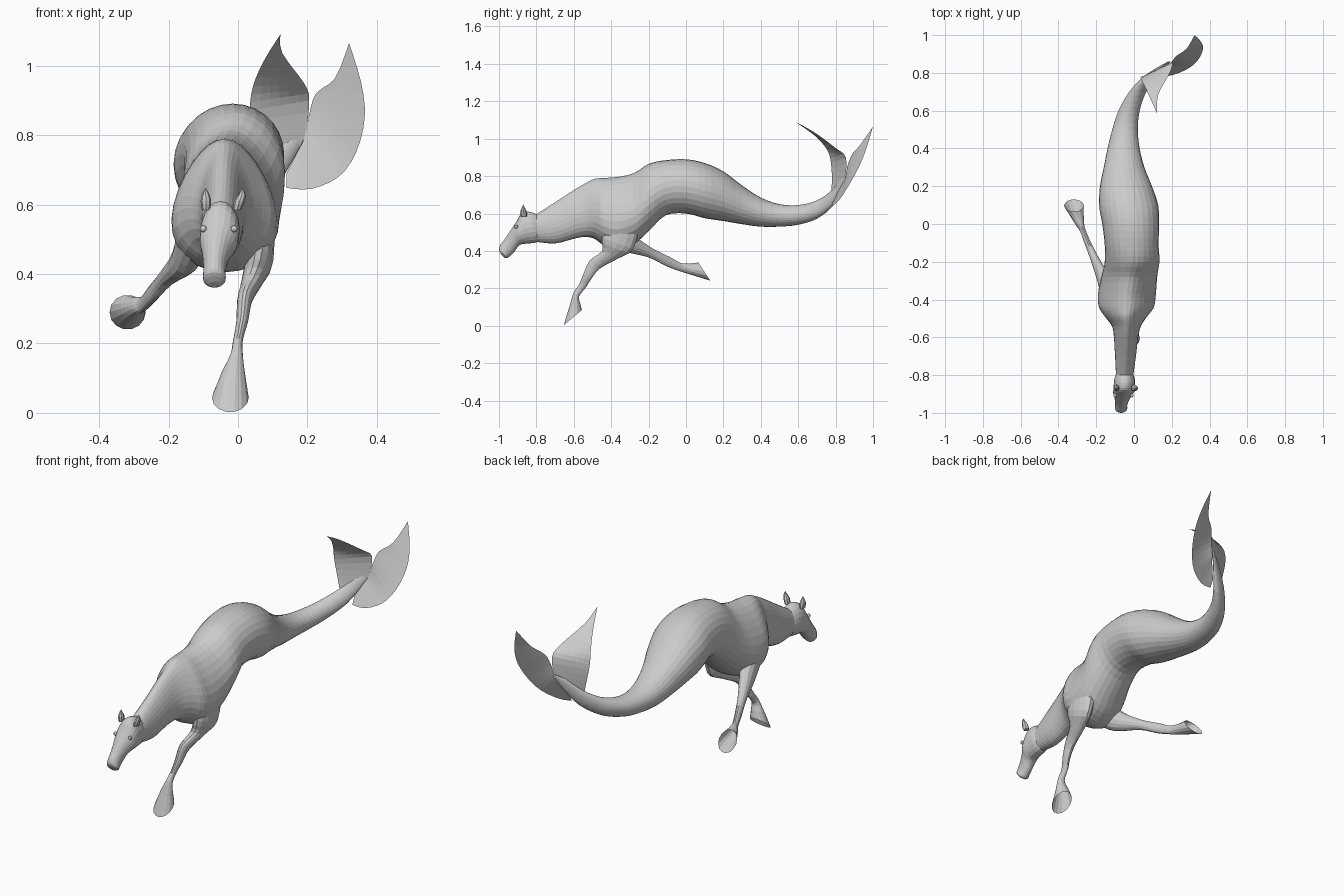
import bpy, bmesh
from math import sin, cos, pi
from mathutils import Vector


def spline(rows, steps):
    """Catmull-Rom interpolation of equally long tuples."""
    pts = [Vector(r) for r in rows]
    out = []
    for i in range(len(pts) - 1):
        p0, p1 = pts[max(i - 1, 0)], pts[i]
        p2, p3 = pts[i + 1], pts[min(i + 2, len(pts) - 1)]
        for k in range(steps):
            t = k / steps
            out.append(0.5 * (2 * p1 + (p2 - p0) * t + (2 * p0 - 5 * p1 + 4 * p2 - p3) * t * t
                              + (3 * p1 - p0 - 3 * p2 + p3) * t ** 3))
    return out + [pts[-1]]


def finish(name, bm):
    bmesh.ops.recalc_face_normals(bm, faces=bm.faces)
    me = bpy.data.meshes.new(name)
    bm.to_mesh(me)
    bm.free()
    ob = bpy.data.objects.new(name, me)
    bpy.context.collection.objects.link(ob)
    return ob


def grid(bm, rows, closed):
    vs = [[bm.verts.new(p) for p in row] for row in rows]
    n = len(vs[0])
    for a, b in zip(vs, vs[1:]):
        for j in range(n if closed else n - 1):
            k = (j + 1) % n
            bm.faces.new((a[j], a[k], b[k], b[j]))
    return vs


def loft(name, stations, seg=20, steps=3, cap_end=True):
    """Station: upper y, z, lower y, z, centre x, half width, pear factor."""
    rows = []
    for yp, zp, yq, zq, x, w, pear in spline(stations, steps):
        row = []
        for j in range(seg):
            a = 2 * pi * j / seg
            s = sin(a)
            row.append((x + w * cos(a) * (1 - pear * s),
                        (yp + yq) / 2 + (yp - yq) / 2 * s,
                        (zp + zq) / 2 + (zp - zq) / 2 * s))
        rows.append(row)
    bm = bmesh.new()
    vs = grid(bm, rows, True)
    bm.faces.new(vs[0])
    if cap_end:
        bm.faces.new(vs[-1])
    return finish(name, bm)


def limb(name, st, **kw):
    return loft(name, [s + (0,) for s in st], **kw)


# Neck, trunk and fish tail: y, left x, right x, bottom z, top z, pear
body = [
    (-.81, -.095, -.005, .45, .59, 0), (-.70, -.10, .01, .44, .66, .15),
    (-.60, -.105, .02, .465, .725, .2), (-.54, -.115, .035, .475, .76, .25),
    (-.49, -.15, .065, .465, .785, .3), (-.44, -.18, .10, .43, .79, .3),
    (-.37, -.185, .11, .405, .795, .3), (-.28, -.17, .12, .435, .815, .2),
    (-.20, -.155, .135, .505, .865, .05), (-.11, -.155, .13, .59, .885, 0),
    (0, -.168, .133, .60, .89, 0), (.10, -.185, .128, .575, .87, 0),
    (.20, -.18, .095, .56, .825, 0), (.30, -.16, .055, .543, .75, 0),
    (.40, -.14, .03, .53, .685, 0), (.50, -.115, .02, .53, .65, 0),
    (.60, -.082, .03, .54, .645, 0), (.70, -.025, .065, .572, .67, 0),
    (.78, .05, .12, .635, .725, 0), (.83, .125, .165, .72, .785, 0),
    (.86, .18, .195, .79, .81, 0)]
loft("body_and_tail", [(y, zt, y, zb, (a + b) / 2, (b - a) / 2, p)
                       for y, a, b, zb, zt, p in body], seg=28)

# Head
limb("head", [
    (-.785, .59, -.79, .455, -.05, .043), (-.84, .61, -.80, .445, -.05, .054),
    (-.88, .60, -.84, .44, -.052, .056), (-.908, .555, -.882, .435, -.056, .054),
    (-.938, .51, -.90, .42, -.062, .042), (-.97, .462, -.918, .395, -.066, .034),
    (-.993, .432, -.935, .378, -.068, .032), (-1.0, .405, -.955, .362, -.068, .032),
    (-.985, .378, -.968, .362, -.068, .016)])

# Forward leg with flared open hoof
limb("forward_leg", [
    (-.42, .60, -.24, .56, .06, .045), (-.45, .47, -.28, .41, .06, .042),
    (-.45, .40, -.36, .36, .042, .032), (-.515, .35, -.46, .305, .02, .022),
    (-.55, .275, -.505, .25, .012, .017), (-.575, .215, -.535, .205, 0, .014),
    (-.60, .18, -.572, .155, -.004, .018), (-.622, .11, -.565, .12, -.014, .034),
    (-.655, .002, -.555, .085, -.022, .053)], seg=14, cap_end=False)

# Trailing leg with flared open hoof
limb("trailing_leg", [
    (-.36, .60, -.43, .46, -.12, .055), (-.28, .49, -.34, .40, -.15, .042),
    (-.18, .415, -.20, .365, -.205, .025), (-.09, .37, -.11, .32, -.245, .018),
    (-.03, .337, -.045, .295, -.27, .016), (0, .335, -.015, .285, -.285, .022),
    (.035, .335, .05, .265, -.302, .036), (.065, .34, .13, .24, -.318, .052)],
    seg=14, cap_end=False)


# Tail flukes: thin sheets between an outer and an inner edge
def fluke(name, outer, inner, n=6):
    rows = [[a.lerp(b, k / n) for k in range(n + 1)]
            for a, b in zip(spline(outer, 3), spline(inner, 3))]
    bm = bmesh.new()
    grid(bm, rows, False)
    bmesh.ops.remove_doubles(bm, verts=bm.verts, dist=1e-4)
    finish(name, bm)


fluke("right_fluke",
      [(.14, .78, .648), (.21, .79, .645), (.29, .825, .68), (.34, .87, .75),
       (.365, .925, .85), (.355, .965, .95), (.32, 1.0, 1.065)],
      [(.14, .80, .69), (.17, .83, .75), (.19, .85, .79), (.205, .865, .86),
       (.225, .89, .92), (.28, .93, .965), (.32, 1.0, 1.065)])
fluke("left_fluke",
      [(.075, .775, .68), (.05, .78, .78), (.035, .775, .87), (.043, .755, .94),
       (.075, .69, 1.015), (.122, .585, 1.09)],
      [(.14, .82, .73), (.19, .85, .79), (.205, .855, .90), (.19, .80, .95),
       (.128, .685, 1.035), (.122, .585, 1.09)])


# Ears and eyes
for side, x, tip in (("left", -.092, -.093), ("right", -.003, .012)):
    limb(side + "_ear", [
        (-.85, .585, -.885, .585, x, .012), (-.852, .612, -.886, .61, (x + tip) / 2, .015),
        (-.862, .632, -.878, .632, tip, .009), (-.869, .647, -.871, .647, tip, .001)], seg=8)
    bm = bmesh.new()
    bmesh.ops.create_uvsphere(bm, u_segments=10, v_segments=6, radius=.01)
    eye = finish(side + "_eye", bm)
    eye.location = (-.1 if side == "left" else -.011, -.908, .53)
